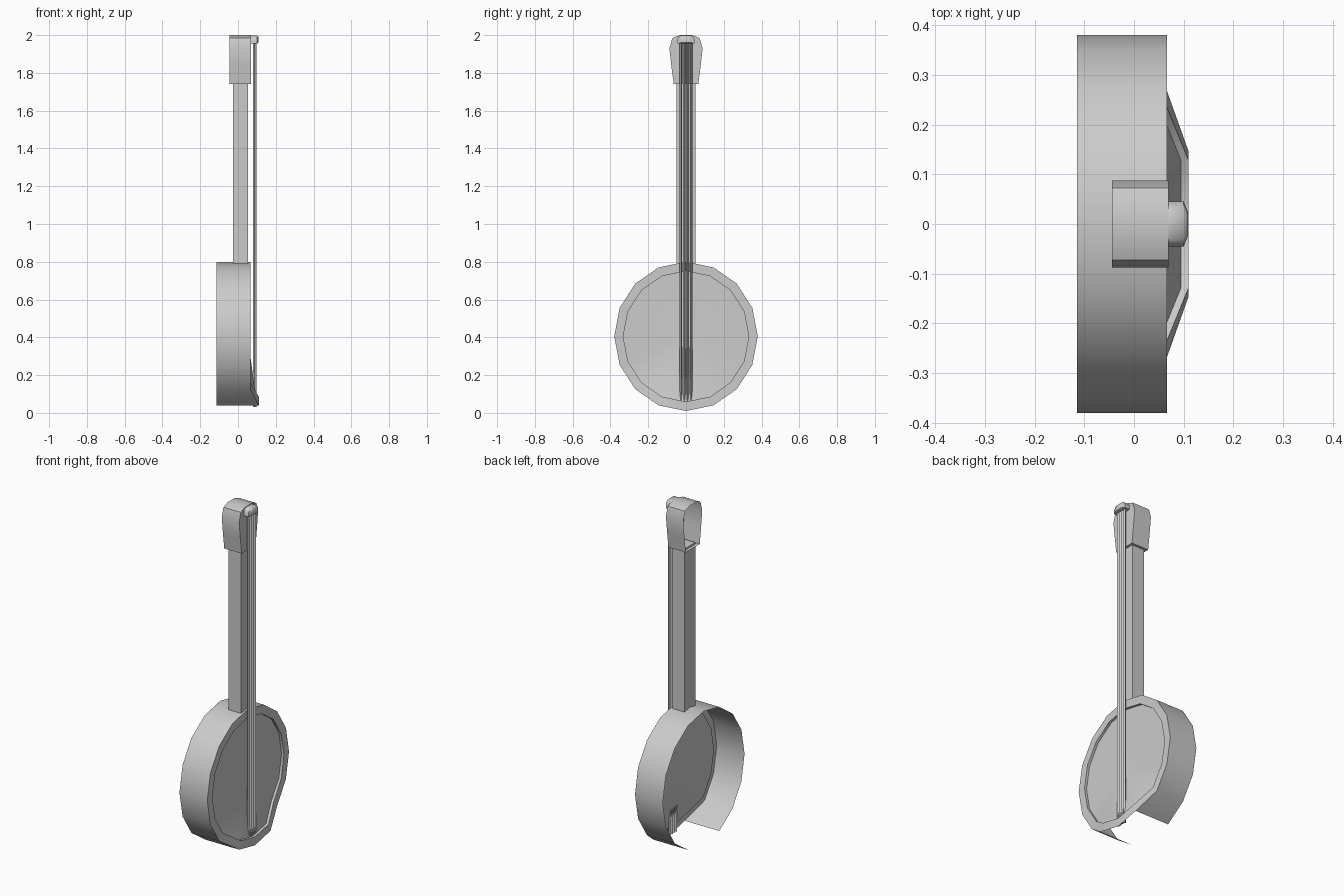
import bpy, math

if "Cube" in bpy.data.objects:
    bpy.data.objects.remove(bpy.data.objects["Cube"])

def make(name, verts, faces, smooth=None):
    me = bpy.data.meshes.new(name)
    me.from_pydata(verts, [], faces)
    me.update()
    ob = bpy.data.objects.new(name, me)
    bpy.context.collection.objects.link(ob)
    bpy.context.view_layer.objects.active = ob
    for o in bpy.context.selected_objects:
        o.select_set(False)
    ob.select_set(True)
    if smooth:
        bpy.ops.object.shade_smooth_by_angle(angle=math.radians(smooth))
    return ob

def bridge(a, b, n, skip=()):
    return [(a + i, a + (i + 1) % n, b + (i + 1) % n, b + i)
            for i in range(n) if i not in skip]

def box(name, x0, x1, y, z0, z1):
    v = [(x, s * y, z) for z in (z0, z1) for x, s in ((x0, -1), (x1, -1), (x1, 1), (x0, 1))]
    return make(name, v, [(3, 2, 1, 0), (4, 5, 6, 7)] + bridge(0, 4, 4))

# Drum outline: 16 sides, starting at the bottom; the lowest three points lean forward
N, CZ, RY, RZ = 16, 0.405, 0.38, 0.395

def ring(scale, x, x_low):
    pts = []
    for i in range(N):
        a = 2 * math.pi * i / N
        low = i in (0, 1, N - 1)
        pts.append((x_low if low else x, RY * scale * math.sin(a), CZ - RZ * scale * math.cos(a)))
    return pts

# Drum wall, open at the back and across the two lowest sides
make("drum_wall", ring(1, -0.115, -0.115) + ring(1, 0.066, 0.11),
     bridge(0, N, N, skip=(0, N - 1)), 40)

# Flat front rim with a shallow inner lip
make("drum_rim", ring(1, 0.066, 0.11) + ring(0.875, 0.066, 0.11) + ring(0.875, 0.051, 0.095),
     bridge(0, N, N) + bridge(N, 2 * N, N), 30)

# Drum skin: a fan around a centre point
make("drum_skin", ring(0.875, 0.051, 0.095) + [(0.051, 0, CZ)],
     [(i, (i + 1) % N, N) for i in range(N)], 60)

# Neck
box("neck", -0.026, 0.054, 0.05, 0.79, 1.75)

# Headstock: tub with closed front and open back
half = [(0.065, 1.74), (0.078, 1.84), (0.088, 1.93), (0.072, 1.985), (0.032, 2.0)]
outline = half + [(-y, z) for y, z in reversed(half)]
n = len(outline)
make("headstock", [(-0.044, y, z) for y, z in outline] + [(0.069, y, z) for y, z in outline],
     bridge(0, n, n) + [tuple(range(n, 2 * n))], 45)

# String holder at the top of the headstock
prof = [(-0.045, 1.955), (0.045, 1.955), (0.045, 1.98), (0.03, 1.997), (-0.03, 1.997), (-0.045, 1.98)]
m = len(prof)
nut = ([(0.066, y, z) for y, z in prof] + [(0.1, y, z) for y, z in prof]
       + [(0.109, y * 0.5, 1.975 + (z - 1.975) * 0.7) for y, z in prof])
make("string_holder", nut, bridge(0, m, m) + bridge(m, 2 * m, m) + [tuple(range(2 * m, 3 * m))], 50)

# Four strings
for k in range(4):
    y = -0.027 + 0.018 * k
    v = []
    for z in (0.03, 1.965):
        for i in range(4):
            a = math.pi / 2 * i
            v.append((0.088 + 0.009 * math.cos(a), y + 0.007 * math.sin(a), z))
    make("string_%d" % (k + 1), v, bridge(0, 4, 4) + [(3, 2, 1, 0), (4, 5, 6, 7)])
